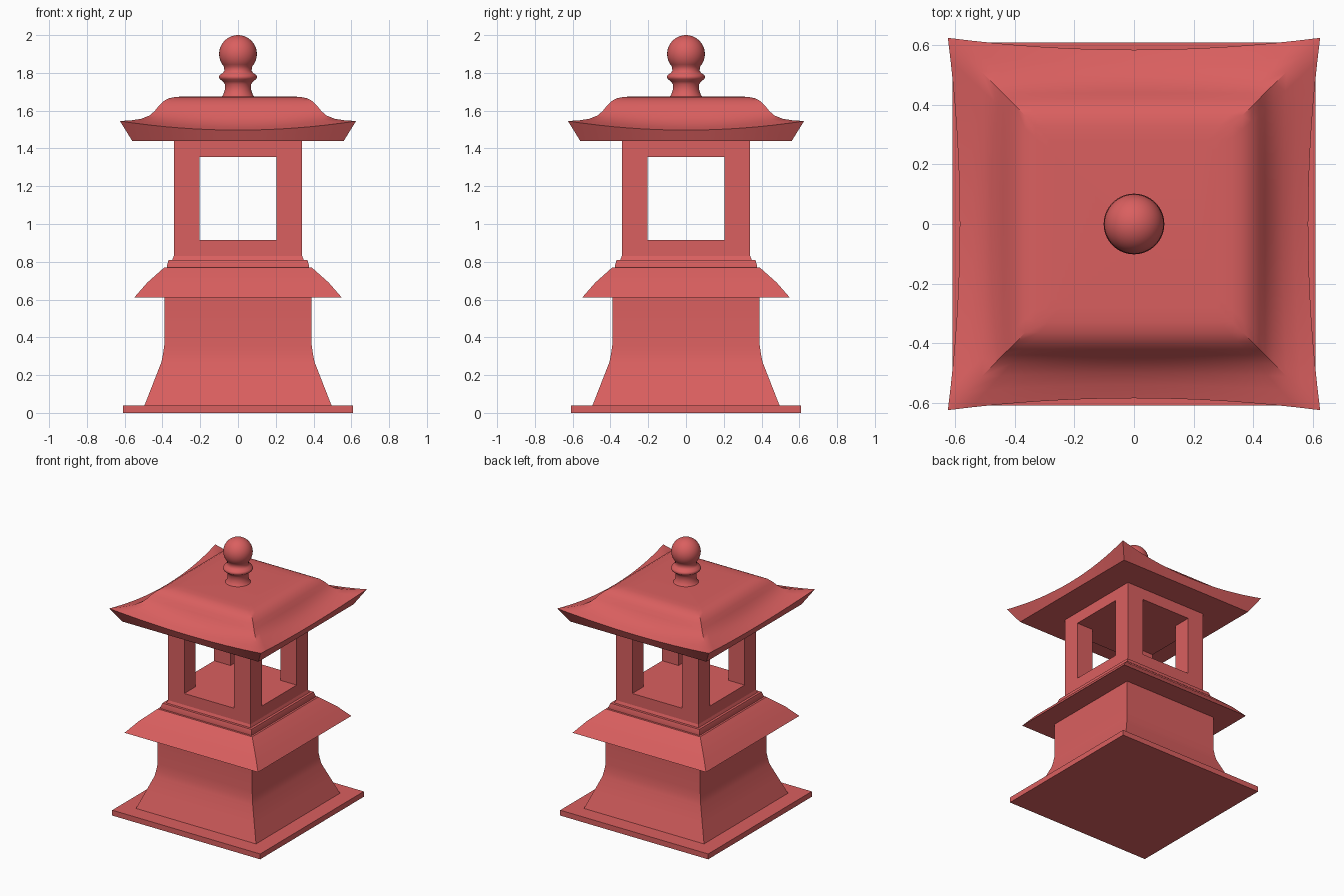
import bpy, bmesh, math

cube = bpy.data.objects.get("Cube")
if cube:
    bpy.data.objects.remove(cube, do_unlink=True)

RED = (0.70, 0.115, 0.115, 1)
red = bpy.data.materials.new("red_stone")
red.use_nodes = True
red.diffuse_color = RED
red.node_tree.nodes["Principled BSDF"].inputs["Base Color"].default_value = RED


def finish(name, bm, angle=35):
    bmesh.ops.recalc_face_normals(bm, faces=bm.faces)
    mesh = bpy.data.meshes.new(name)
    bm.to_mesh(mesh)
    bm.free()
    mesh.materials.append(red)
    obj = bpy.data.objects.new(name, mesh)
    bpy.context.collection.objects.link(obj)
    bpy.ops.object.select_all(action='DESELECT')
    obj.select_set(True)
    bpy.context.view_layer.objects.active = obj
    bpy.ops.object.shade_smooth_by_angle(angle=math.radians(angle))
    return obj


def loft(bm, rings):
    """Join closed rings of points and cap both ends."""
    loops = [[bm.verts.new(p) for p in ring] for ring in rings]
    for a, b in zip(loops, loops[1:]):
        n = len(a)
        for i in range(n):
            j = (i + 1) % n
            bm.faces.new((a[i], a[j], b[j], b[i]))
    bm.faces.new(loops[0])
    bm.faces.new(loops[-1])


def square_ring(half, z, lift=0, spread=0, steps=1):
    """Square outline whose corners can sweep up and outwards."""
    pts = []
    for side in range(4):
        for s in range(steps):
            t = -1 + 2 * s / steps
            k = t * t
            u, v = t * (half + spread), -(half + spread * k)
            for _ in range(side):
                u, v = -v, u
            pts.append((u, v, z + lift * k))
    return pts


def square_part(name, profile, steps=1):
    bm = bmesh.new()
    loft(bm, [square_ring(*p, steps=steps) for p in profile])
    return finish(name, bm)


def lathe(name, profile, n=40):
    bm = bmesh.new()
    loft(bm, [[(r * math.cos(2 * math.pi * i / n), r * math.sin(2 * math.pi * i / n), z)
               for i in range(n)] for r, z in profile])
    return finish(name, bm, 50)


# Base and flared pedestal
square_part("base_plate", [(0.61, 0), (0.61, 0.04)])
square_part("pedestal", [(0.495, 0.04), (0.448, 0.16), (0.405, 0.27), (0.397, 0.31),
                         (0.39, 0.36), (0.39, 0.61)])

# Lower skirt roof and stepped ledge
square_part("lower_roof", [(0.55, 0.61), (0.48, 0.69), (0.39, 0.77)])
square_part("ledge", [(0.375, 0.765), (0.375, 0.785), (0.367, 0.81), (0.348, 0.81), (0.34, 0.83)])

# Lamp chamber with openings through all four sides
chamber = square_part("lamp_chamber", [(0.34, 0.80), (0.34, 1.44)])
for size in ((0.41, 2, 0.44), (2, 0.41, 0.44)):
    bpy.ops.mesh.primitive_cube_add(size=1, location=(0, 0, 1.135))
    cutter = bpy.context.object
    cutter.name = "window_cutter"
    cutter.scale = size
    cutter.hide_render = True
    mod = chamber.modifiers.new("window", 'BOOLEAN')
    mod.operation = 'DIFFERENCE'
    mod.solver = 'EXACT'
    mod.object = cutter
    bpy.context.view_layer.objects.active = chamber
    bpy.ops.object.modifier_apply(modifier=mod.name)
    bpy.data.objects.remove(cutter, do_unlink=True)

# Upper roof: half width, height, corner lift, corner spread
square_part("upper_roof", [
    (0.56, 1.44), (0.585, 1.497, 0.048, 0.04), (0.54, 1.513, 0.036, 0.024),
    (0.50, 1.533, 0.024, 0.012), (0.465, 1.562, 0.012, 0.004), (0.44, 1.595, 0.004),
    (0.42, 1.625), (0.395, 1.65), (0.365, 1.666), (0.33, 1.673), (0.28, 1.675),
], steps=16)

# Finial: neck, collar and ball
neck = [(0.09, 1.67), (0.078, 1.685), (0.07, 1.71), (0.07, 1.74), (0.08, 1.755),
        (0.097, 1.767), (0.102, 1.778), (0.097, 1.789), (0.08, 1.80), (0.072, 1.812)]
ball = [(0.1 * math.sin(a), 1.9 - 0.1 * math.cos(a))
        for a in (math.radians(48 + 131.5 * i / 16) for i in range(17))]
lathe("finial", neck + ball)
